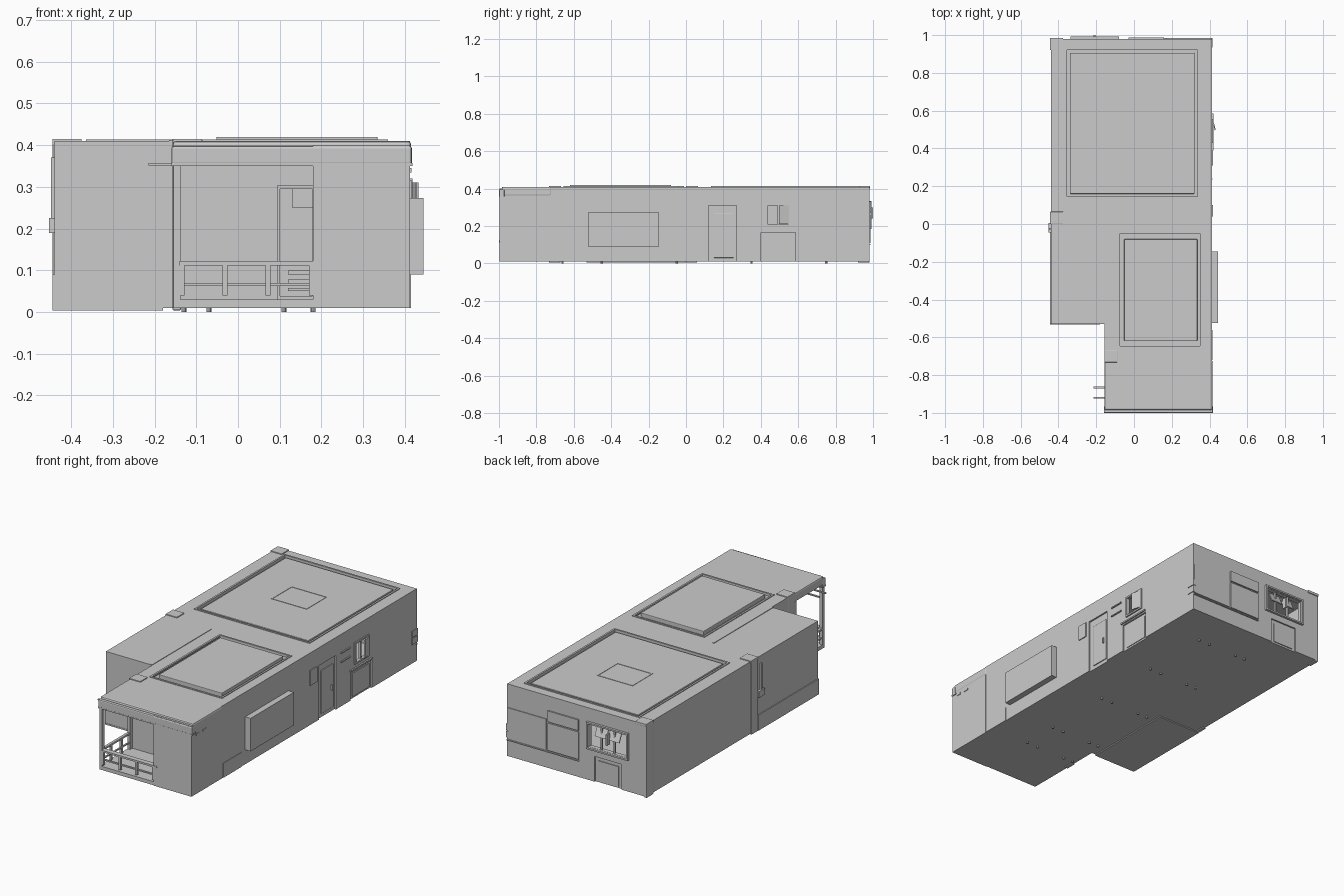
import bpy, bmesh
from math import radians

if "Cube" in bpy.data.objects:
    bpy.data.objects.remove(bpy.data.objects["Cube"])


def box(name, x0, x1, y0, y1, z0, z1, bevel=0):
    """Axis-aligned box given by its limits."""
    bpy.ops.mesh.primitive_cube_add(size=1)
    o = bpy.context.object
    o.name = name
    for v in o.data.vertices:
        v.co.x = x1 if v.co.x > 0 else x0
        v.co.y = y1 if v.co.y > 0 else y0
        v.co.z = z1 if v.co.z > 0 else z0
    if bevel:
        m = o.modifiers.new("bevel", "BEVEL")
        m.width, m.segments = bevel, 2
    return o


def prism(name, pts, z0, z1):
    """Extrude a plan outline upwards."""
    me = bpy.data.meshes.new(name)
    o = bpy.data.objects.new(name, me)
    bpy.context.collection.objects.link(o)
    bm = bmesh.new()
    f = bm.faces.new([bm.verts.new((x, y, z0)) for x, y in pts])
    r = bmesh.ops.extrude_face_region(bm, geom=[f])
    for v in r["geom"]:
        if isinstance(v, bmesh.types.BMVert):
            v.co.z = z1
    bmesh.ops.recalc_face_normals(bm, faces=bm.faces[:])
    bm.to_mesh(me)
    bm.free()
    return o


def cut(target, cutter):
    """Subtract one solid and discard it."""
    bpy.context.view_layer.objects.active = target
    m = target.modifiers.new("cut", "BOOLEAN")
    m.operation, m.solver, m.object = "DIFFERENCE", "EXACT", cutter
    bpy.ops.object.modifier_apply(modifier=m.name)
    bpy.data.objects.remove(cutter)


def roof_frame(name, x0, x1, y0, y1, w, z0, z1):
    for n, l in (("front", (x0, x1, y0, y0 + w)), ("back", (x0, x1, y1 - w, y1)),
                 ("left", (x0, x0 + w, y0 + w, y1 - w)), ("right", (x1 - w, x1, y0 + w, y1 - w))):
        box(f"{name}_{n}", *l, z0, z1)


def wall_frame(name, axis, a0, a1, z0, z1, d0, d1, w=.009):
    """Rectangular frame on a wall facing along the given axis."""
    for n, p, q, r, s in (("bottom", a0, a1, z0, z0 + w), ("top", a0, a1, z1 - w, z1),
                          ("start", a0, a0 + w, z0, z1), ("end", a1 - w, a1, z0, z1)):
        l = (d0, d1, p, q) if axis == "x" else (p, q, d0, d1)
        box(f"{name}_{n}", *l, r, s)


# Hollow main building
body = prism("building_shell", [(-.44, -.53), (-.155, -.53), (-.155, -.73), (.412, -.73),
                                (.412, .98), (-.44, .98)], .01, .41)
cut(body, prism("room", [(-.42, -.51), (-.135, -.51), (-.135, -.71), (.395, -.71),
                         (.395, .96), (-.42, .96)], .03, .38))
openings = [(.10, .18, -.75, -.70, .03, .295),    # porch doorway
            (-.325, -.085, .95, 1, .195, .325),   # rear window
            (.38, .43, .435, .55, .205, .315),    # side window
            (.403, .43, .12, .27, 0, .31),        # side door recess
            (.403, .43, .40, .585, 0, .165),      # side hatch recess
            (-.29, -.125, .972, 1, 0, .15),       # rear hatch recess
            (-.355, .335, .145, .92, .398, .43),  # rear roof tray
            (-.08, .355, -.65, -.045, .398, .43)] # front roof tray
for i, o in enumerate(openings):
    cut(body, box(f"cutter_{i}", *o))

# Roof panels and trims
box("rear_roof_panel", -.34, .32, .16, .905, .395, .41, .003)
roof_frame("rear_roof_curb", -.365, .345, .135, .93, .01, .405, .414)
roof_frame("rear_skylight_trim", -.12, .10, .46, .64, .007, .408, .412)
box("front_roof_panel", -.052, .335, -.62, -.08, .395, .42, .003)
roof_frame("front_roof_curb", -.085, .36, -.655, -.04, .01, .405, .414)
box("left_roof_seam", -.165, -.155, -.53, -.01, .408, .413)
box("left_wing_base", -.445, -.18, -.532, .0, .004, .012)
box("left_wing_skirt", -.445, -.43, -.53, .0, .005, .09)

# Corner pillars with caps and feet
for i, (x0, y0) in enumerate([(-.445, .92), (-.445, .0), (-.157, -.732)]):
    box(f"pillar_cap_{i}", x0, x0 + .07, y0, y0 + .065, .4, .415, .002)
    box(f"pillar_{i}", x0, x0 + .02, y0, y0 + .06, .004, .412, .003)
box("wing_meter_box", -.453, -.44, -.045, .005, .19, .225)
box("wing_pipe", -.449, -.44, -.03, -.022, .225, .37)

# Porch: floor, enclosed side, roof with rounded lip
box("porch_floor", -.155, .2, -.995, -.73, .01, .03)
box("porch_enclosure", .18, .413, -.998, -.725, .01, .4)
box("porch_roof", -.157, .415, -.985, -.72, .36, .41, .008)
box("porch_fascia", -.16, .417, -1, -.97, .352, .398, .006)
box("porch_eave_strip", -.16, .418, -1, -.965, .35, .357)
for i, y in enumerate((-.925, -.87)):
    box(f"roof_beam_end_{i}", -.215, -.1, y, y + .01, .351, .357)
box("porch_corner_post", -.155, -.138, -.995, -.975, .01, .36)
box("porch_rear_post", -.155, -.138, -.75, -.73, .01, .36)

# Porch railings
box("front_top_rail", -.14, .2, -1, -.972, .112, .122)
box("front_low_rail", -.14, .19, -.99, -.98, .062, .069)
for i, x in enumerate((-.14, -.037, .066, .17)):
    box(f"rail_post_{i}", x, x + .012, -.997, -.983, .04, .115)
box("side_top_rail", -.155, -.14, -.98, -.74, .112, .122)
box("side_low_rail", -.15, -.142, -.98, -.74, .062, .069)
for i, y in enumerate((-.91, -.82)):
    box(f"side_rail_post_{i}", -.153, -.142, y, y + .012, .03, .115)
wall_frame("doorway_trim", "y", .093, .187, .03, .303, -.738, -.725, .008)

# Right wall: billboard panel, door, window, shutters, vents
box("side_large_panel", .41, .445, -.525, -.145, .09, .273)
box("side_base_strip", .41, .415, -.72, -.56, .01, .09)
box("side_door", .4, .408, .15, .255, .03, .27, .002)
box("side_door_handle", .405, .416, .235, .242, .13, .16)
box("side_awning_bracket", .408, .417, .04, .1, .23, .315)
for i, z in enumerate((.255, .305)):
    box(f"side_vent_slat_{i}", .41, .419, .31, .39, z, z + .006)
wall_frame("side_window_frame", "x", .43, .555, .2, .32, .4, .419)
box("side_window_mullion", .398, .412, .488, .496, .205, .315)
s = box("side_window_shutter", -.003, .003, -.055, .0, -.05, .05)
s.location, s.rotation_euler = (.416, .55, .26), (0, 0, radians(15))
box("side_window_sill", .41, .42, .39, .585, .172, .18)
box("side_hatch", .4, .407, .425, .57, .02, .15)
for i, z in enumerate((.115, .155)):
    box(f"corner_vent_{i}", .4, .416, .935, .985, z, z + .035)
for i, y in enumerate((-.96, -.9)):
    box(f"front_block_vent_{i}", .41, .416, y, y + .03, .335, .345)

# Rear wall: window with bars, hatch, cladding panels
wall_frame("rear_window_frame", "y", -.335, -.08, .185, .335, .955, .993)
for i, x in enumerate((-.245, -.165)):
    box(f"rear_window_bar_{i}", x, x + .008, .962, .974, .195, .325)
    f = box(f"rear_window_flap_{i}", -.035, .035, -.003, .003, -.03, .03)
    f.location, f.rotation_euler = (x + .004, .966, .29), (radians(25), 0, 0)
box("rear_window_latch", -.215, -.205, .975, 1, .24, .3)
box("rear_hatch", -.27, -.145, .965, .977, .02, .13)
box("rear_upper_panel", -.03, .16, .975, .988, .27, .33)
box("rear_lower_panel", -.03, .16, .975, .986, .11, .262)
box("rear_corner_panel", .17, .41, .975, .984, .11, .28)
box("rear_ledge", -.03, .413, .975, .986, .098, .104)

# Simple interior glimpsed through openings
box("interior_partition", -.1, .395, .1, .115, .03, .38)
box("bench_seat", .12, .34, -.3, -.2, .09, .1)
for i, z in enumerate((.05, .07)):
    box(f"bench_slat_{i}", .12, .34, -.3, -.28, z, z + .008)
box("wall_cabinet", .13, .3, .05, .1, .25, .3)

# Small feet under the floor
for i, x in enumerate((-.13, -.07, .11, .18)):
    for j, y in enumerate((-.66, -.45, -.05, .35, .75)):
        bpy.ops.mesh.primitive_cylinder_add(vertices=8, radius=.006, depth=.012, location=(x, y, .006))
        bpy.context.object.name = f"floor_foot_{i}_{j}"
